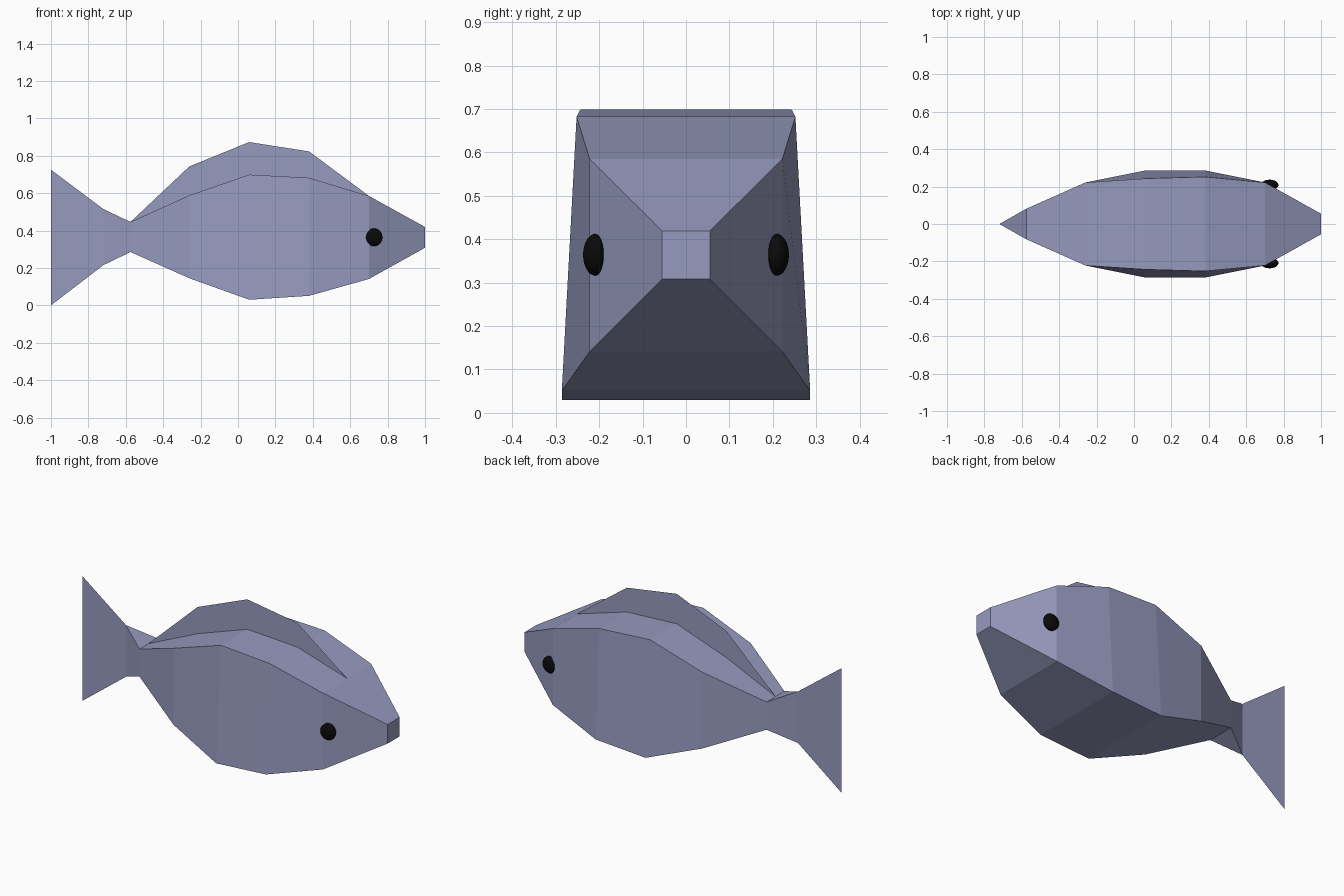
import bpy

if "Cube" in bpy.data.objects:
    bpy.data.objects.remove(bpy.data.objects["Cube"])


def material(name, rgb):
    m = bpy.data.materials.new(name)
    m.diffuse_color = (*rgb, 1)
    m.use_nodes = True
    m.node_tree.nodes["Principled BSDF"].inputs["Base Color"].default_value = m.diffuse_color
    return m


scale_blue = material("dusty_blue", (0.305, 0.325, 0.515))
black = material("eye_black", (0.003, 0.003, 0.003))


def mesh_part(name, verts, faces, mat):
    me = bpy.data.meshes.new(name)
    me.from_pydata(verts, [], faces)
    me.materials.append(mat)
    ob = bpy.data.objects.new(name, me)
    bpy.context.collection.objects.link(ob)
    return ob


# Body stations from tail to mouth: x, bottom z, top z, bottom half width, top half width
stations = [
    (-0.575, 0.285, 0.446, 0.082, 0.082),
    (-0.26, 0.145, 0.588, 0.222, 0.222),
    (0.06, 0.03, 0.699, 0.286, 0.243),
    (0.38, 0.051, 0.682, 0.286, 0.252),
    (0.70, 0.141, 0.585, 0.222, 0.222),
    (1.0, 0.308, 0.419, 0.055, 0.055),
]

# Body: boxy loft, closed by a flat mouth and a vertical wedge at the tail
verts, faces = [], []
for x, zb, zt, wb, wt in stations:
    verts += [(x, -wb, zb), (x, wb, zb), (x, wt, zt), (x, -wt, zt)]
for i in range(len(stations) - 1):
    for k in range(4):
        a, b = 4 * i + k, 4 * i + (k + 1) % 4
        faces.append((a, a + 4, b + 4, b))
n = len(verts)
faces.append((n - 4, n - 3, n - 2, n - 1))
verts += [(-0.72, 0, 0.215), (-0.72, 0, 0.515)]
faces += [(0, n, n + 1, 3), (0, 3, n + 1, n)][:1]
faces += [(1, 2, n + 1, n), (0, 1, n), (2, 3, n + 1)]
mesh_part("body", verts, faces, scale_blue)

# Tail fin: a thin sheet flaring backwards
mesh_part("tail_fin",
          [(-0.72, 0, 0.215), (-0.72, 0, 0.515), (-1, 0, 0.725), (-1, 0, 0.0)],
          [(0, 1, 2, 3)], scale_blue)

# Dorsal fin: a thin sheet rising from the middle of the back
crest = [0.446, 0.743, 0.873, 0.823, 0.585]
verts = []
for (x, zb, zt, wb, wt), zc in zip(stations, crest):
    verts += [(x, 0, zt), (x, 0, zc)]
faces = [(0, 2, 3), (2, 4, 5, 3), (4, 6, 7, 5), (6, 8, 7)]
fin = mesh_part("dorsal_fin", verts, faces, scale_blue)
fin.data.validate()

# Eyes: flattened balls on each side of the head
for side, label in ((-1, "right_eye"), (1, "left_eye")):
    bpy.ops.mesh.primitive_uv_sphere_add(segments=32, ring_count=16, radius=1,
                                         location=(0.725, side * 0.209, 0.364))
    eye = bpy.context.object
    eye.name = label
    eye.scale = (0.047, 0.028, 0.048)
    eye.data.materials.append(black)
    bpy.ops.object.transform_apply(location=False, rotation=False, scale=True)
    bpy.ops.object.shade_smooth()
